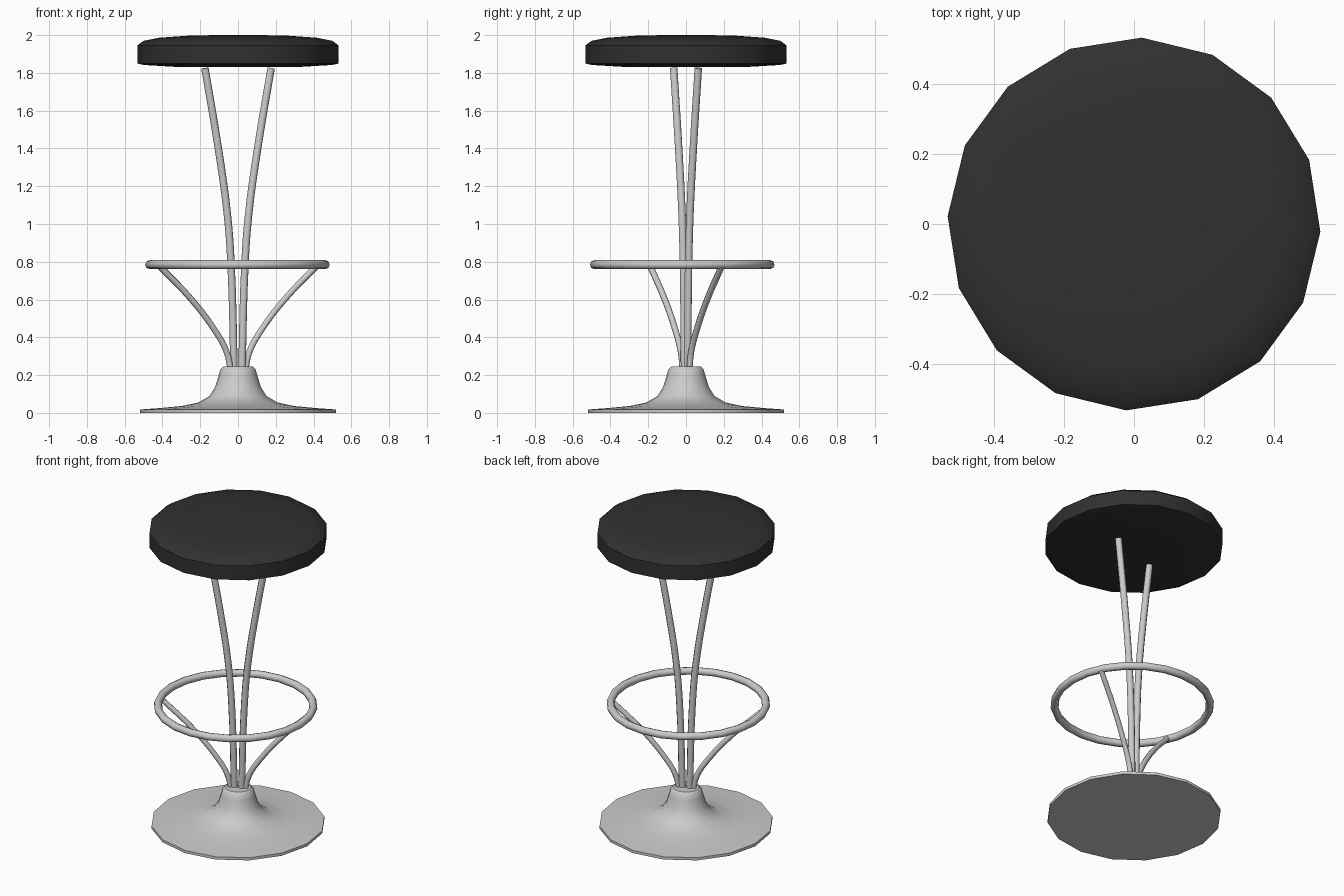
import bpy, bmesh, math

if "Cube" in bpy.data.objects:
    bpy.data.objects.remove(bpy.data.objects["Cube"])

SIDES = 16
TURN = math.radians(-2.4)


def finish(obj, angle):
    bpy.ops.object.select_all(action='DESELECT')
    obj.select_set(True)
    bpy.context.view_layer.objects.active = obj
    bpy.ops.object.shade_smooth_by_angle(angle=math.radians(angle))


def lathe(name, profile):
    """Closed turned solid from (radius, z) points, listed bottom to top."""
    bm = bmesh.new()
    rings = []
    for r, z in profile:
        rings.append([bm.verts.new((r * math.cos(TURN + 2 * math.pi * i / SIDES),
                                    r * math.sin(TURN + 2 * math.pi * i / SIDES), z))
                      for i in range(SIDES)])
    for a, b in zip(rings, rings[1:]):
        for i in range(SIDES):
            j = (i + 1) % SIDES
            bm.faces.new((a[i], a[j], b[j], b[i]))
    bm.faces.new(rings[0][::-1])
    bm.faces.new(rings[-1])
    mesh = bpy.data.meshes.new(name)
    bm.to_mesh(mesh)
    bm.free()
    obj = bpy.data.objects.new(name, mesh)
    bpy.context.collection.objects.link(obj)
    finish(obj, 40)
    return obj


def tube(name, path, azimuth, radius):
    """Bent tube through (distance, z) points in a vertical plane."""
    curve = bpy.data.curves.new(name, 'CURVE')
    curve.dimensions = '3D'
    curve.bevel_depth = radius
    curve.bevel_resolution = 2
    curve.resolution_u = 4
    curve.use_fill_caps = True
    spline = curve.splines.new('BEZIER')
    spline.bezier_points.add(len(path) - 1)
    for p, (d, z) in zip(spline.bezier_points, path):
        p.co = (d * math.cos(azimuth), d * math.sin(azimuth), z)
        p.handle_left_type = p.handle_right_type = 'AUTO'
    obj = bpy.data.objects.new(name, curve)
    bpy.context.collection.objects.link(obj)
    bpy.ops.object.select_all(action='DESELECT')
    obj.select_set(True)
    bpy.context.view_layer.objects.active = obj
    bpy.ops.object.convert(target='MESH')
    finish(bpy.context.view_layer.objects.active, 50)


# Flared pedestal base
lathe("base", [(0.52, 0), (0.52, 0.018), (0.42, 0.025), (0.3, 0.036), (0.21, 0.055),
               (0.15, 0.09), (0.12, 0.14), (0.102, 0.2), (0.093, 0.232), (0.078, 0.245)])

# Padded seat
seat = lathe("seat", [(0.3, 1.83), (0.5, 1.842), (0.533, 1.85), (0.533, 1.945),
                      (0.5, 1.97), (0.42, 1.986), (0.25, 1.998), (0.1, 2.0)])
black = bpy.data.materials.new("black_padding")
black.diffuse_color = (0.03, 0.03, 0.03, 1)
black.use_nodes = True
black.node_tree.nodes["Principled BSDF"].inputs["Base Color"].default_value = black.diffuse_color
seat.data.materials.append(black)

# Seat legs and footrest struts, one of each per side
leg_path = [(0.022, 0.22), (0.04, 0.8), (0.06, 1.05), (0.111, 1.4), (0.187, 1.825)]
strut_path = [(0.042, 0.22), (0.065, 0.32), (0.137, 0.44), (0.28, 0.61), (0.455, 0.775)]
for side, half_turn in (("right", 0), ("left", math.pi)):
    tube(side + "_leg", leg_path, half_turn + math.radians(20.4), 0.021)
    tube(side + "_footrest_strut", strut_path, half_turn + math.radians(24.5), 0.017)

# Footrest ring
bpy.ops.mesh.primitive_torus_add(location=(-0.003, -0.02, 0.785), major_radius=0.465,
                                 minor_radius=0.024, major_segments=24, minor_segments=8)
ring = bpy.context.object
ring.name = "footrest_ring"
finish(ring, 60)
